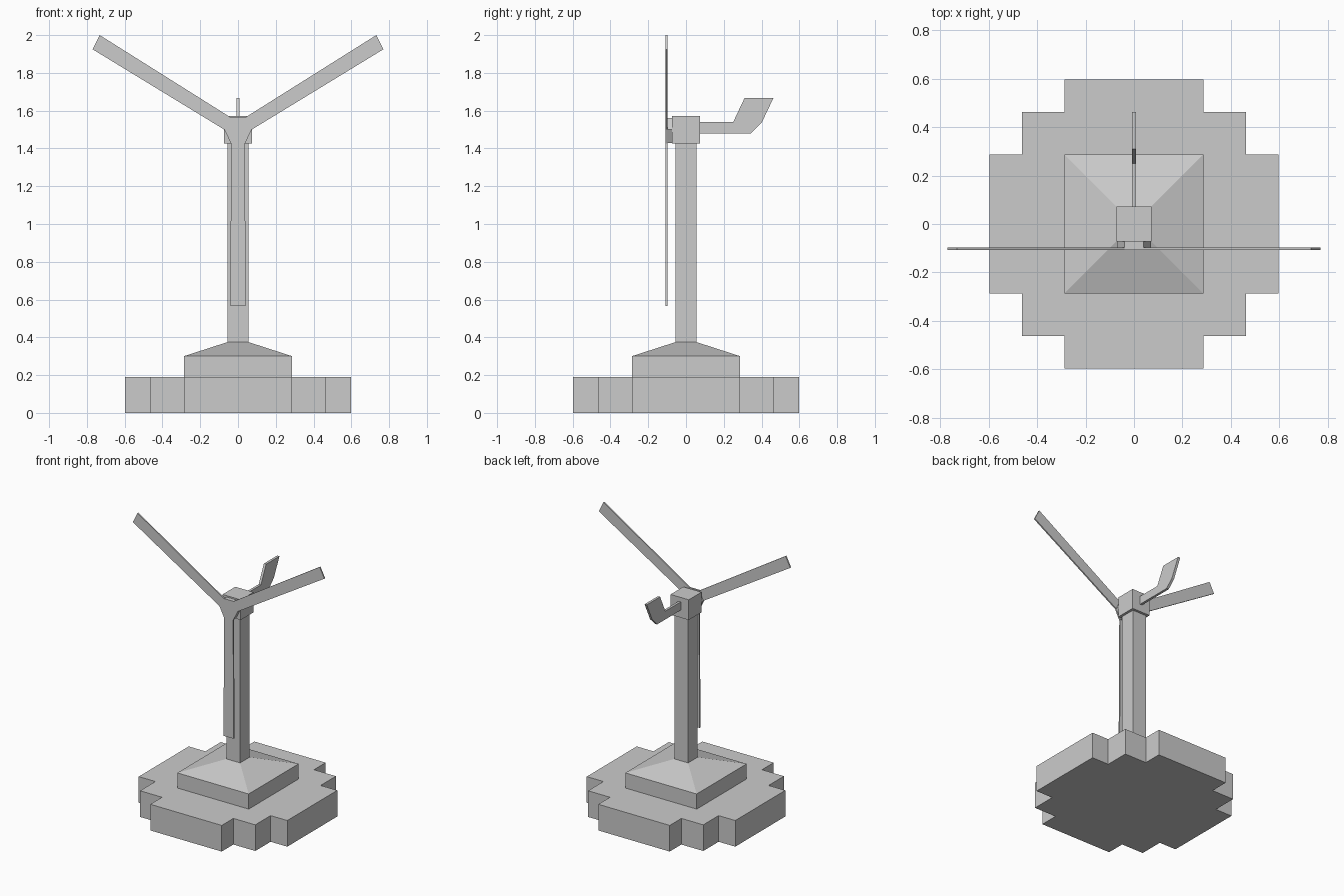
import bpy, bmesh
from mathutils import Vector

if "Cube" in bpy.data.objects:
    bpy.data.objects.remove(bpy.data.objects["Cube"])

grey = bpy.data.materials.new("light_grey")
grey.diffuse_color = (0.6, 0.6, 0.6, 1)
grey.use_nodes = True
grey.node_tree.nodes["Principled BSDF"].inputs["Base Color"].default_value = grey.diffuse_color


def make(name, bm):
    bmesh.ops.recalc_face_normals(bm, faces=bm.faces)
    mesh = bpy.data.meshes.new(name)
    bm.to_mesh(mesh)
    bm.free()
    mesh.materials.append(grey)
    obj = bpy.data.objects.new(name, mesh)
    bpy.context.collection.objects.link(obj)
    return obj


def prism(name, outline, axis, lo, hi):
    """Extrude a 2D outline along axis x, y or z from lo to hi."""
    place = {"x": lambda a, b, d: (d, a, b),
             "y": lambda a, b, d: (a, d, b),
             "z": lambda a, b, d: (a, b, d)}[axis]
    bm = bmesh.new()
    face = bm.faces.new([bm.verts.new(place(a, b, lo)) for a, b in outline])
    ext = bmesh.ops.extrude_face_region(bm, geom=[face], use_keep_orig=True)
    verts = [v for v in ext["geom"] if isinstance(v, bmesh.types.BMVert)]
    bmesh.ops.translate(bm, verts=verts, vec=Vector(place(0, 0, hi - lo)))
    return make(name, bm)


def square(r):
    return [(r, -r), (r, r), (-r, r), (-r, -r)]


def mirrored(half):
    """Close a right-hand outline with its left-hand mirror image."""
    return half + [(-x, z) for x, z in reversed(half)]


# Stepped foundation slab
quarter = [(0.597, 0.287), (0.463, 0.287), (0.463, 0.463), (0.287, 0.463), (0.287, 0.597)]
right = [(x, -y) for x, y in reversed(quarter)] + quarter
prism("foundation", mirrored(right), "z", 0, 0.19)

# Plinth with a sloped cap rising to the tower
bm = bmesh.new()
rings = [[bm.verts.new((x, y, z)) for x, y in square(r)]
         for r, z in ((0.287, 0.19), (0.287, 0.30), (0.055, 0.375))]
for low, high in zip(rings, rings[1:]):
    for i in range(4):
        j = (i + 1) % 4
        bm.faces.new((low[i], low[j], high[j], high[i]))
bm.faces.new(rings[0])
bm.faces.new(rings[-1])
make("plinth", bm)

# Tower and the box on top of it
prism("tower", square(0.055), "z", 0.375, 1.425)
prism("nacelle", square(0.073), "z", 1.425, 1.572)

# Three-bladed rotor and the hub behind it
blades = [(0.041, 0.567), (0.036, 1.425), (0.073, 1.50), (0.77, 1.925), (0.732, 2.0), (0.04, 1.565)]
prism("rotor_blades", mirrored(blades), "y", -0.108, -0.098)
hub = [(0.036, 1.43), (0.071, 1.50), (0.04, 1.562)]
prism("hub", mirrored(hub), "y", -0.099, -0.07)

# Tail vane
vane = [(0.07, 1.48), (0.345, 1.48), (0.40, 1.535), (0.463, 1.667),
        (0.31, 1.667), (0.25, 1.54), (0.07, 1.54)]
prism("tail_vane", vane, "x", -0.009, 0.009)
